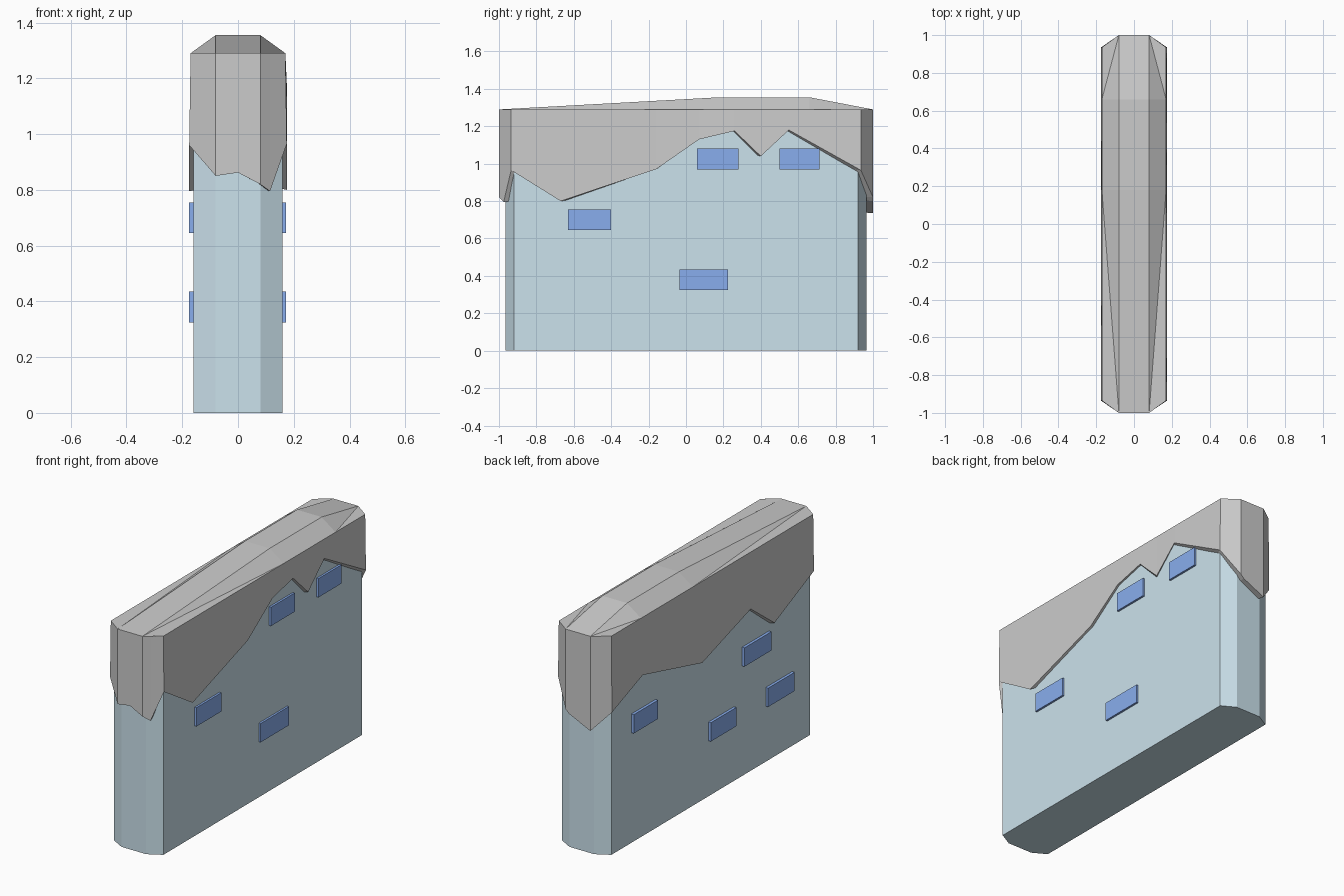
import bpy, bmesh

if "Cube" in bpy.data.objects:
    bpy.data.objects.remove(bpy.data.objects["Cube"])


def material(name, rgb):
    m = bpy.data.materials.new(name)
    m.diffuse_color = (*rgb, 1)
    m.use_nodes = True
    m.node_tree.nodes["Principled BSDF"].inputs["Base Color"].default_value = m.diffuse_color
    return m


def make_object(name, bm, mat=None):
    bmesh.ops.recalc_face_normals(bm, faces=bm.faces[:])
    me = bpy.data.meshes.new(name)
    bm.to_mesh(me)
    bm.free()
    ob = bpy.data.objects.new(name, me)
    bpy.context.collection.objects.link(ob)
    if mat:
        me.materials.append(mat)
    return ob


def bridge(bm, a, b):
    for i in range(len(a)):
        j = (i + 1) % len(a)
        bm.faces.new((a[i], a[j], b[j], b[i]))


body_mat = material("pale_blue", (0.60, 0.76, 0.84))
plate_mat = material("strong_blue", (0.25, 0.42, 0.85))

# Body: chamfered slab
plan = [(0.16, -0.92), (0.16, 0.92), (0.08, 0.965), (-0.08, 0.965),
        (-0.16, 0.92), (-0.16, -0.92), (-0.08, -0.965), (0.08, -0.965)]
bm = bmesh.new()
low = [bm.verts.new((x, y, 0)) for x, y in plan]
high = [bm.verts.new((x, y, 1.25)) for x, y in plan]
bridge(bm, low, high)
bm.faces.new(low)
bm.faces.new(high)
make_object("body", bm, body_mat)

# Cap: jagged lower edge, walked round from the front right corner
right = [(-0.935, 0.965), (-0.67, 0.80), (-0.16, 0.97), (0.07, 1.13), (0.26, 1.175),
         (0.40, 1.04), (0.55, 1.18), (0.935, 0.965)]
back = [(0.08, 1.0, 0.82), (0.06, 1.0, 0.80), (-0.08, 1.0, 0.735)]
left = [(0.935, 0.845), (0.65, 0.955), (0.10, 0.816), (-0.35, 0.96),
        (-0.57, 0.795), (-0.935, 0.96)]
front = [(-0.08, -1.0, 0.85), (0.0, -1.0, 0.862), (0.08, -1.0, 0.82), (0.115, -0.975, 0.795)]
edge = ([(0.175, y, z) for y, z in right] + back
        + [(-0.175, y, z) for y, z in left] + front)

bm = bmesh.new()
outer = [bm.verts.new(p) for p in edge]
rim = [bm.verts.new((max(-0.17, min(0.17, x)), y, 1.29)) for x, y, z in edge]
inner = [bm.verts.new((x * 0.9, y * 0.955, z + 0.004)) for x, y, z in edge]
ceiling = [bm.verts.new((x * 0.9, y * 0.955, 1.26)) for x, y, z in edge]
bridge(bm, outer, rim)
bridge(bm, outer, inner)
bridge(bm, inner, ceiling)
bm.faces.new(ceiling)

# Cap roof: raised flat with sloping facets
Y0, Y1, TOP, RIM = 0.18, 0.66, 1.355, 1.29


def face(*pts):
    bm.faces.new([bm.verts.new(p) for p in pts])


face((-0.08, Y0, TOP), (0.08, Y0, TOP), (0.08, Y1, TOP), (-0.08, Y1, TOP))
for yr, end, corner in ((Y0, -1.0, -0.935), (Y1, 1.0, 0.935)):
    face((-0.08, end, RIM), (0.08, end, RIM), (0.08, yr, TOP), (-0.08, yr, TOP))
    for s in (1, -1):
        face((s * 0.08, end, RIM), (s * 0.17, yr, RIM), (s * 0.08, yr, TOP))
        face((s * 0.08, end, RIM), (s * 0.17, corner, RIM), (s * 0.17, yr, RIM))
for s in (1, -1):
    face((s * 0.17, Y0, RIM), (s * 0.17, Y1, RIM), (s * 0.08, Y1, TOP), (s * 0.08, Y0, TOP))
bmesh.ops.remove_doubles(bm, verts=bm.verts[:], dist=0.0005)
make_object("cap", bm)

# Side plates: (y min, y max, z min)
plates = {
    "right": (0.172, [(-0.63, -0.40, 0.645), (-0.035, 0.225, 0.325),
                      (0.06, 0.28, 0.97), (0.50, 0.715, 0.97)]),
    "left": (-0.176, [(0.51, 0.735, 0.645), (-0.215, 0.02, 0.325),
                      (-0.54, -0.29, 0.645), (-0.755, -0.51, 0.325)]),
}
for side, (x_out, rows) in plates.items():
    x_in = 0.15 if x_out > 0 else -0.15
    for i, (y0, y1, z0) in enumerate(rows):
        bm = bmesh.new()
        bmesh.ops.create_cube(bm, size=1)
        for v in bm.verts:
            v.co = ((x_in + x_out) / 2 + v.co.x * abs(x_out - x_in),
                    (y0 + y1) / 2 + v.co.y * (y1 - y0),
                    z0 + 0.055 + v.co.z * 0.11)
        make_object(f"{side}_plate_{i + 1}", bm, plate_mat)
